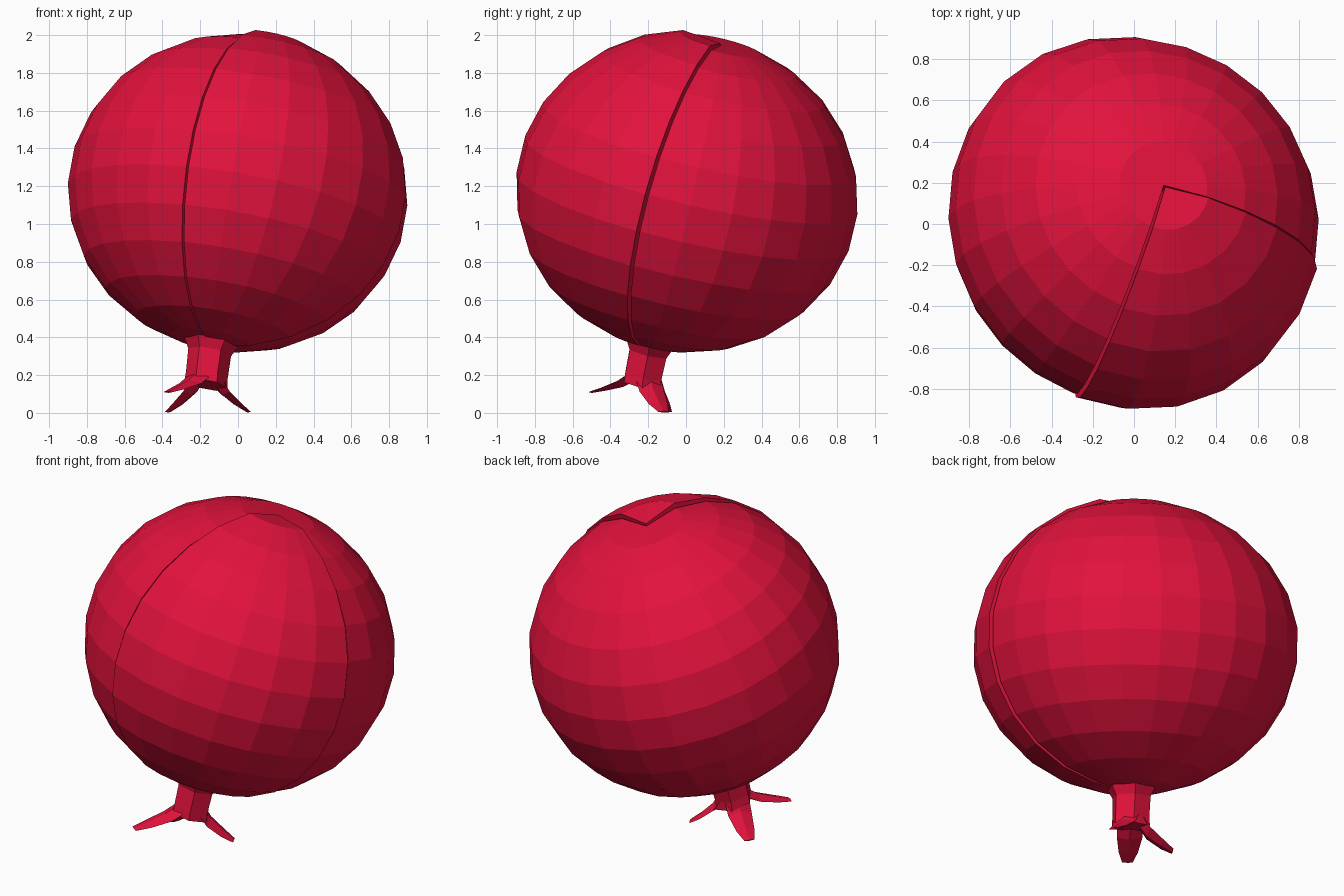
import bpy, bmesh, math
from mathutils import Vector

if "Cube" in bpy.data.objects:
    bpy.data.objects.remove(bpy.data.objects["Cube"])

red = bpy.data.materials.new("fruit_red")
red.diffuse_color = (0.76, 0.006, 0.045, 1)
red.use_nodes = True
red.node_tree.nodes["Principled BSDF"].inputs["Base Color"].default_value = red.diffuse_color

AXIS = Vector((0.176, 0.229, 0.957)).normalized()
TILT = Vector((0, 0, 1)).rotation_difference(AXIS)
CENTRE = Vector((0, 0, 1.163))
RINGS = 13


def finish(bm, name):
    bmesh.ops.recalc_face_normals(bm, faces=bm.faces)
    mesh = bpy.data.meshes.new(name)
    bm.to_mesh(mesh)
    bm.free()
    mesh.materials.append(red)
    ob = bpy.data.objects.new(name, mesh)
    bpy.context.collection.objects.link(ob)
    return ob


def bump(az, at, power=4):
    return max(0, math.cos(math.radians(az - at))) ** power


def rind(name, az0, az1, segs, place, grow=1.0, lift=0.0):
    """Sector of the squashed, slightly lopsided ball, closed by two cut walls."""
    bm = bmesh.new()
    top = bm.verts.new(place(Vector((0, 0, 0.82 + lift * 0.3))))
    bottom = bm.verts.new(place(Vector((0, 0, -0.84))))
    columns = []
    for i in range(segs + 1):
        az = az0 + (az1 - az0) * i / segs
        col = []
        for j in range(1, RINGS):
            t = math.pi * j / RINGS
            lop = 1 + math.sin(t) * (0.045 * bump(az, 128) - 0.03 * bump(az, 232))
            r = 0.9 * math.sin(t) * lop * grow
            z = 0.84 * math.cos(t) + lift * max(0, math.cos(t)) ** 6
            a = math.radians(az)
            col.append(bm.verts.new(place(Vector((r * math.cos(a), r * math.sin(a), z)))))
        columns.append(col)
    for a, b in zip(columns, columns[1:]):
        bm.faces.new((top, a[0], b[0]))
        bm.faces.new((bottom, b[-1], a[-1]))
        for j in range(RINGS - 2):
            bm.faces.new((a[j], a[j + 1], b[j + 1], b[j]))
    for col in (columns[0], columns[-1]):
        bm.faces.new([top] + col + [bottom])
    return finish(bm, name)


def tilted(p):
    return CENTRE + TILT @ p


# main fruit and the cut wedge, which sits slightly proud
rind("fruit_body", -13.5, 251.5, 18, tilted)
push = Vector((0.006, -0.010, 0))
rind("fruit_wedge", 252, 346, 6, lambda p: tilted(p) + push, 1.008, 0.03)

# six-sided neck of the crown: (centre, radius)
neck = [((-0.13, -0.17, 0.47), 0.23), ((-0.14, -0.19, 0.385), 0.15),
        ((-0.15, -0.20, 0.32), 0.115), ((-0.165, -0.225, 0.20), 0.112),
        ((-0.17, -0.23, 0.15), 0.115)]
bm = bmesh.new()
loops = []
for c, r in neck:
    loops.append([bm.verts.new(Vector(c) + TILT @ Vector(
        (r * math.cos(k * math.pi / 3), r * math.sin(k * math.pi / 3), 0))) for k in range(6)])
for a, b in zip(loops, loops[1:]):
    for k in range(6):
        bm.faces.new((a[k], a[k - 1], b[k - 1], b[k]))
bm.faces.new(loops[0])
bm.faces.new(loops[-1])
finish(bm, "crown_neck")


# pointed sepals curling out from the neck
def sepal(name, tip):
    tip = Vector(tip)
    base = Vector((-0.168, -0.225, 0.19))
    out = Vector((tip.x - base.x, tip.y - base.y, 0))
    side = out.normalized().cross(Vector((0, 0, 1)))
    reach = out.length
    out.normalize()
    drop = base.z - tip.z
    # fraction outward, fraction down, half width, half thickness
    stations = [(0.22, 0.0, 0.075, 0.028), (0.42, 0.42, 0.072, 0.022),
                (0.75, 0.78, 0.055, 0.012), (1.0, 1.0, 0.03, 0.005)]
    bm = bmesh.new()
    secs = []
    for f, d, w, h in stations:
        c = base + out * reach * f - Vector((0, 0, drop * d))
        n = Vector((out.x * 0.5, out.y * 0.5, 0.85))
        secs.append([bm.verts.new(c + side * sx * w + n * sz * h)
                     for sx, sz in ((-1, 0), (0, 1), (1, 0), (0, -1))])
    for a, b in zip(secs, secs[1:]):
        for k in range(4):
            bm.faces.new((a[k], a[k - 1], b[k - 1], b[k]))
    bm.faces.new(secs[0])
    bm.faces.new(secs[-1])
    finish(bm, name)


for i, tip in enumerate([(-0.37, -0.50, 0.11), (-0.37, -0.10, 0.006), (0.055, -0.12, 0.006)]):
    sepal(f"crown_sepal_{i + 1}", tip)
